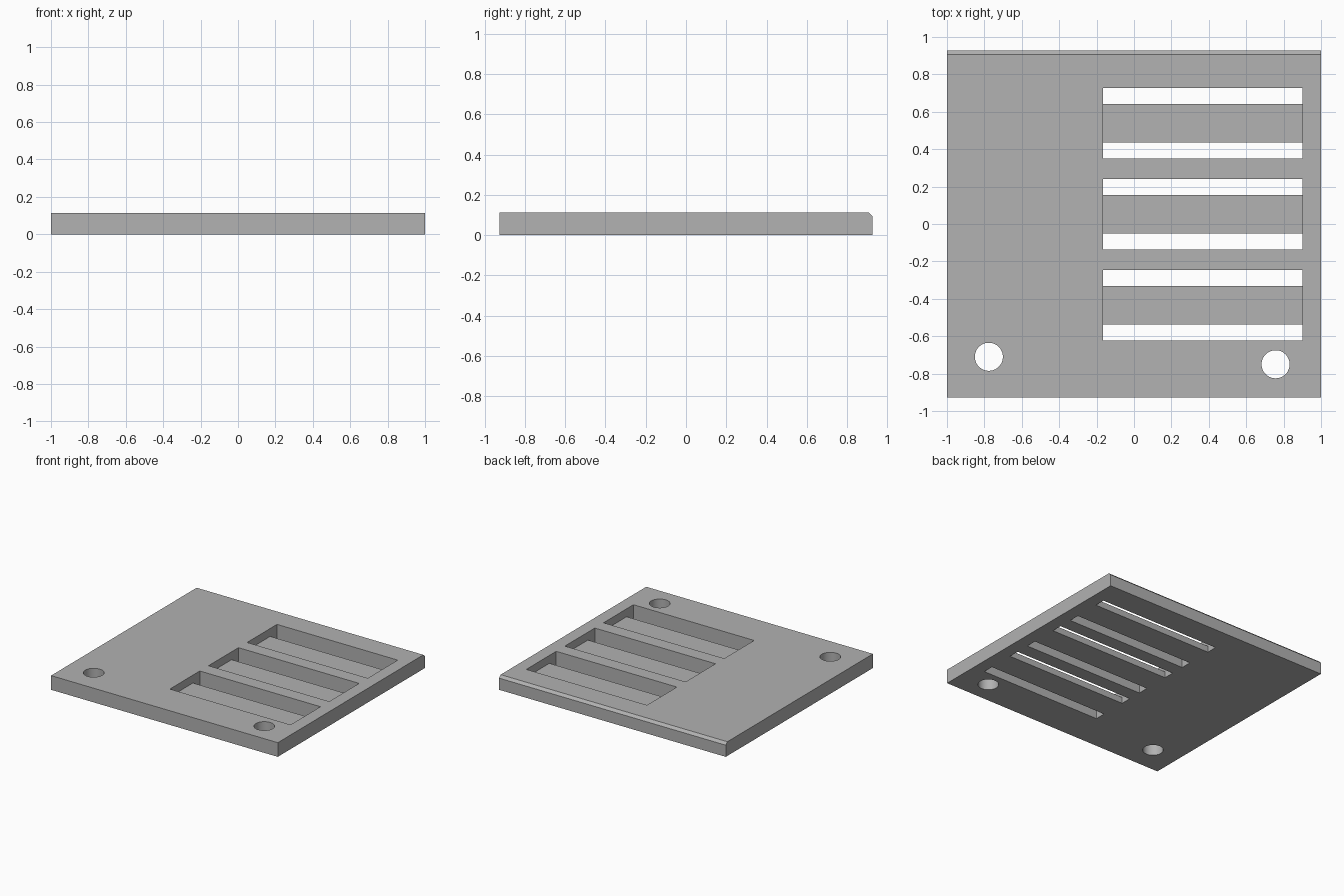
import bpy
import bmesh
import math
from mathutils import Vector

if "Cube" in bpy.data.objects:
    bpy.data.objects.remove(bpy.data.objects["Cube"], do_unlink=True)

HALF_Y = 0.927     # half depth of the plate
TOP = 0.113        # plate thickness
CHAMFER = 0.02     # along the back top edge
BAR_TOP = 0.05     # sunken bar between each pair of slots
SLOT = 0.086       # slot width
POCKET = 0.377     # pocket depth in y
OVER = 0.1         # how far cutters reach past the plate

grey = bpy.data.materials.new("grey")
grey.use_nodes = True
colour = (0.445, 0.445, 0.445, 1)
grey.diffuse_color = colour
grey.node_tree.nodes["Principled BSDF"].inputs["Base Color"].default_value = colour


def extrude(name, points, direction):
    """Solid made by sweeping a closed outline along a direction."""
    bm = bmesh.new()
    face = bm.faces.new([bm.verts.new(p) for p in points])
    swept = bmesh.ops.extrude_face_region(bm, geom=[face])["geom"]
    verts = [v for v in swept if isinstance(v, bmesh.types.BMVert)]
    bmesh.ops.translate(bm, verts=verts, vec=Vector(direction))
    bmesh.ops.recalc_face_normals(bm, faces=bm.faces)
    mesh = bpy.data.meshes.new(name)
    bm.to_mesh(mesh)
    bm.free()
    mesh.materials.append(grey)
    obj = bpy.data.objects.new(name, mesh)
    bpy.context.collection.objects.link(obj)
    return obj


def cut(target, cutter):
    """Subtract the cutter from the target and discard it."""
    cutter.hide_render = True
    mod = target.modifiers.new("cut", "BOOLEAN")
    mod.operation = "DIFFERENCE"
    mod.solver = "EXACT"
    mod.object = cutter
    bpy.context.view_layer.objects.active = target
    bpy.ops.object.modifier_apply(modifier=mod.name)
    bpy.data.objects.remove(cutter, do_unlink=True)


# Plate with a chamfered back top edge
side = [(-HALF_Y, 0), (HALF_Y, 0), (HALF_Y, TOP - CHAMFER),
        (HALF_Y - CHAMFER, TOP), (-HALF_Y, TOP)]
plate = extrude("vented_plate", [(-1, y, z) for y, z in side], (2, 0, 0))

# Three pockets, each leaving a sunken bar between two through slots
for front in (-0.623, -0.136, 0.35):
    back = front + POCKET
    high, low = TOP + OVER, -OVER
    profile = [(front, high), (front, low), (front + SLOT, low),
               (front + SLOT, BAR_TOP), (back - SLOT, BAR_TOP),
               (back - SLOT, low), (back, low), (back, high)]
    cut(plate, extrude("pocket_cutter", [(-0.165, y, z) for y, z in profile],
                       (1.065, 0, 0)))

# Two round mounting holes
for x, y in ((-0.776, -0.71), (0.757, -0.75)):
    ring = [(x + 0.075 * math.cos(a), y + 0.075 * math.sin(a), -OVER)
            for a in (math.tau * i / 48 for i in range(48))]
    cut(plate, extrude("hole_cutter", ring, (0, 0, TOP + 2 * OVER)))

# Smooth hole walls, crisp edges elsewhere
bpy.ops.object.select_all(action="DESELECT")
plate.select_set(True)
bpy.context.view_layer.objects.active = plate
bpy.ops.object.shade_smooth_by_angle(angle=math.radians(30))
